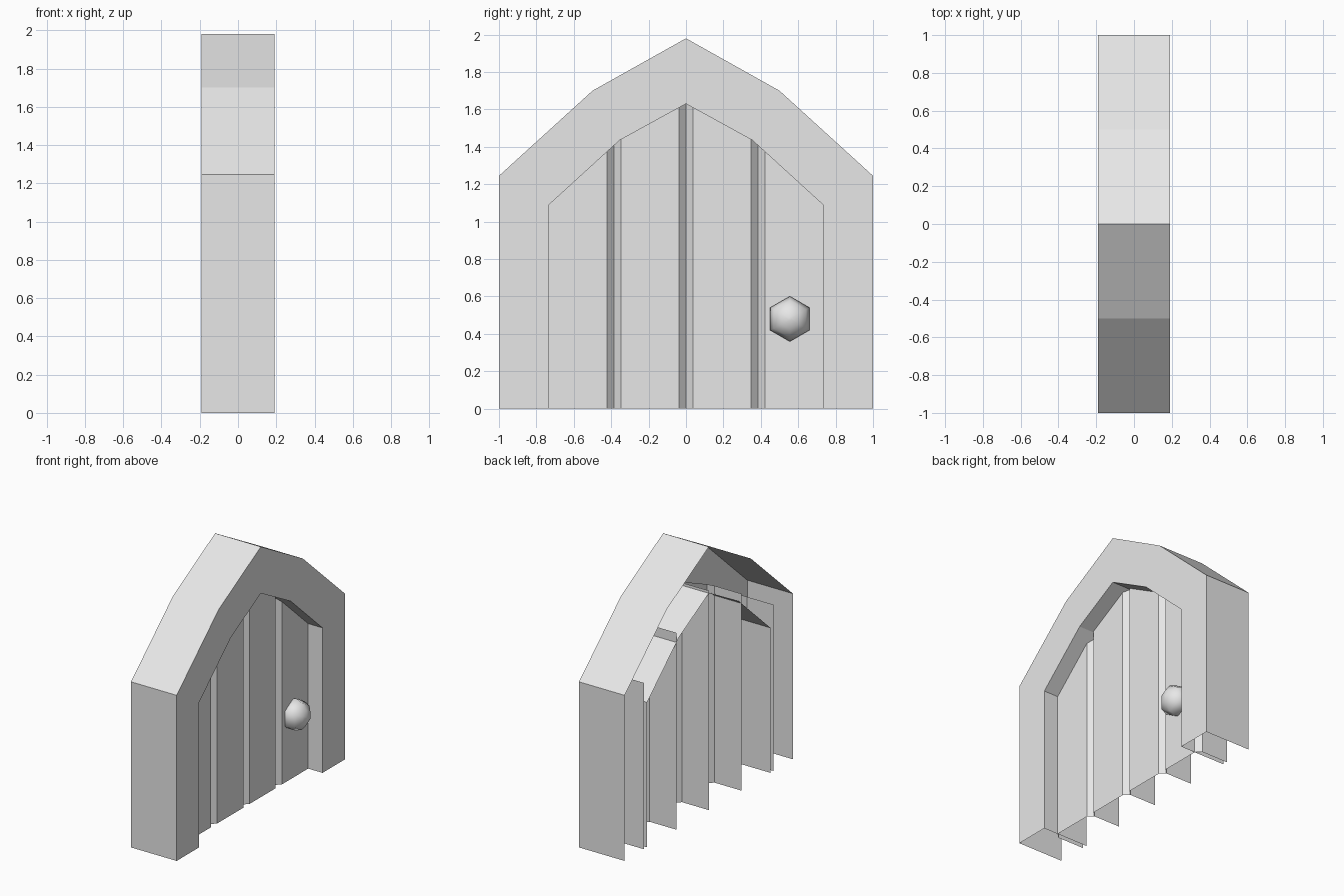
import bpy
import bmesh
from math import sin, cos, pi

if "Cube" in bpy.data.objects:
    bpy.data.objects.remove(bpy.data.objects["Cube"], do_unlink=True)

mat = bpy.data.materials.new("light grey")
mat.use_nodes = True
GREY = (0.8, 0.8, 0.8, 1)
mat.diffuse_color = GREY
mat.node_tree.nodes["Principled BSDF"].inputs["Base Color"].default_value = GREY

BACK, FRONT, DOOR = -0.19, 0.19, 0.07


def loft(name, rows, closed=False, smooth=False):
    """Bridge successive rows of points with quads."""
    bm = bmesh.new()
    rings = [[bm.verts.new(p) for p in row] for row in rows]
    n = len(rows[0])
    for a, b in zip(rings, rings[1:]):
        for i in range(n if closed else n - 1):
            j = (i + 1) % n
            bm.faces.new((b[i], b[j], a[j], a[i]))
    if closed:
        bm.faces.new(rings[-1])
        bmesh.ops.recalc_face_normals(bm, faces=bm.faces)
    for f in bm.faces:
        f.smooth = smooth
    mesh = bpy.data.meshes.new(name)
    bm.to_mesh(mesh)
    bm.free()
    mesh.materials.append(mat)
    obj = bpy.data.objects.new(name, mesh)
    bpy.context.collection.objects.link(obj)
    return obj


def arch(half, x):
    """Mirror half an arch outline and place it at depth x."""
    full = [(-y, z) for y, z in half] + [(y, z) for y, z in reversed(half[:-1])]
    return [(x, y, z) for y, z in full]


# Arched frame: outer wall, front ring and inner reveal, open at back and base
outer = [(1, 0), (1, 1.245), (0.5, 1.7), (0, 1.98)]
inner = [(0.733, 0), (0.733, 1.09), (0.355, 1.435), (0, 1.63)]
loft("door_frame", [arch(outer, BACK), arch(outer, FRONT),
                    arch(inner, FRONT), arch(inner, BACK)])

# Four chamfered planks, tops following the arch
WIDTH, BEVEL = 0.385, 0.037
tops = {0: 1.65, 1: 1.48, 2: 1.25}


def top_height(y):
    t = min(abs(y) / WIDTH, 1.9999)
    k = int(t)
    return tops[k] + (tops[k + 1] - tops[k]) * (t - k)


for k in range(4):
    y0 = (k - 2) * WIDTH
    y1 = y0 + WIDTH
    section = [(BACK, y0), (DOOR - BEVEL, y0), (DOOR, y0 + BEVEL),
               (DOOR, y1 - BEVEL), (DOOR - BEVEL, y1), (BACK, y1)]
    loft(f"plank_{k + 1}", [[(x, y, top_height(y)) for x, y in section],
                            [(x, y, 0) for x, y in section]])

# Six-sided rounded knob
profile = [(0.04, 0.1), (0.09, 0.121), (0.145, 0.1), (0.18, 0.055), (0.19, 0.01)]
loft("door_knob", [[(x, 0.555 + r * sin(i * pi / 3), 0.48 + r * cos(i * pi / 3))
                    for i in range(6)] for x, r in profile],
     closed=True, smooth=True)
